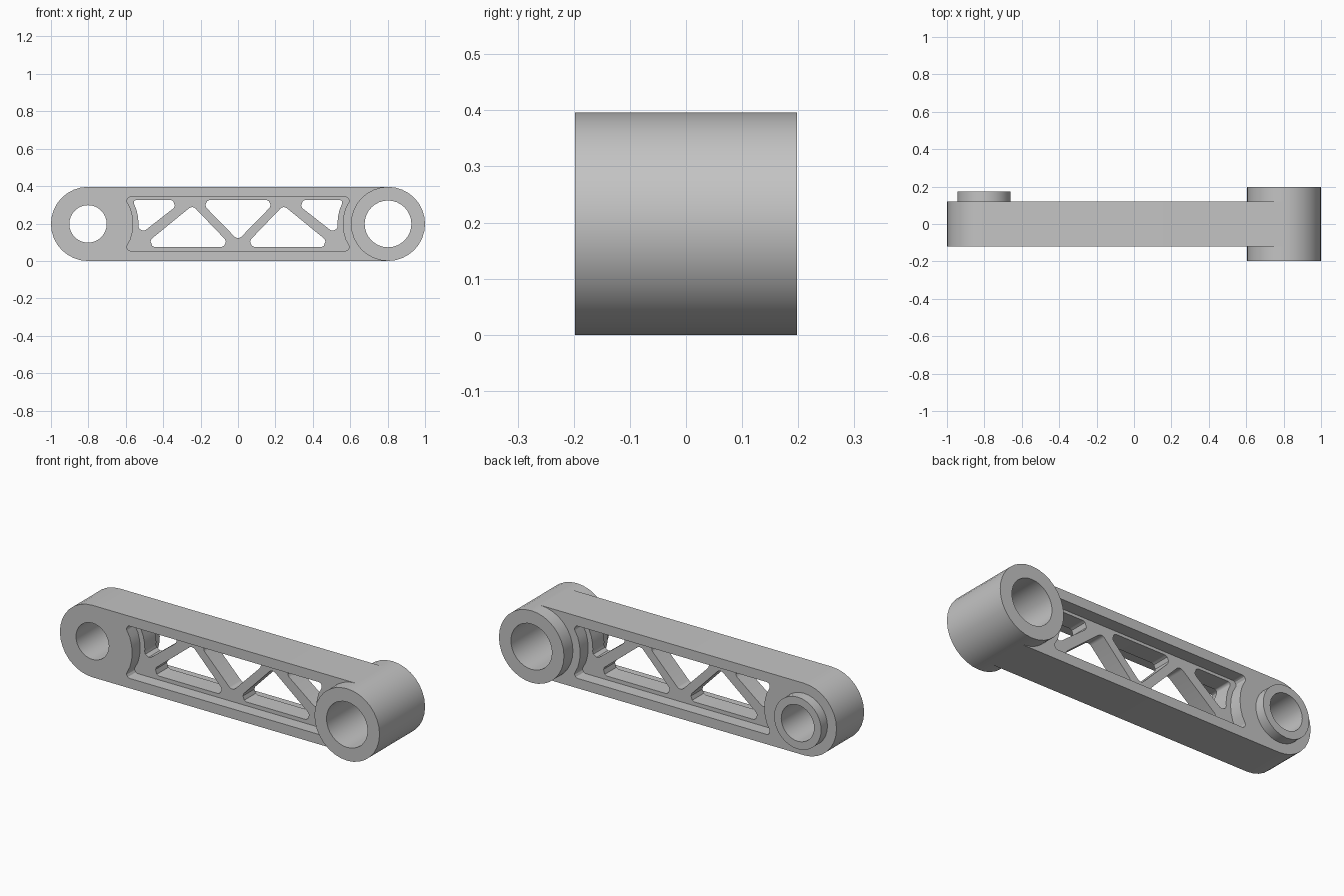
import bpy, bmesh, math
from mathutils import Vector, Matrix

if "Cube" in bpy.data.objects:
    bpy.data.objects.remove(bpy.data.objects["Cube"])

R = 0.198            # end radius, also the height of the axis
END = 0.802          # distance of each bore from the middle
DEPTH = 0.12         # half thickness of the beam
WEB = 0.05           # half thickness of the truss web

grey = bpy.data.materials.new("plain grey")
grey.use_nodes = True
grey.diffuse_color = (0.55, 0.55, 0.55, 1)
grey.node_tree.nodes["Principled BSDF"].inputs["Base Color"].default_value = (0.55, 0.55, 0.55, 1)


def arc(cx, cz, r, a, b, n):
    """Points on an arc between two angles in degrees."""
    return [(cx + r * math.cos(math.radians(a + (b - a) * i / n)),
             cz + r * math.sin(math.radians(a + (b - a) * i / n))) for i in range(n + 1)]


def circle(cx, r):
    return arc(cx, R, r, 0, 360, 32)[:-1]


def fillet(corners, n=5):
    """Round each corner given as (x, z, radius); radius 0 keeps the point."""
    out = []
    for i, (x, z, r) in enumerate(corners):
        p = Vector((x, z))
        if r == 0:
            out.append((x, z))
            continue
        u = (Vector(corners[i - 1][:2]) - p).normalized()
        v = (Vector(corners[(i + 1) % len(corners)][:2]) - p).normalized()
        half = u.angle(v) / 2
        mid = p + (u + v).normalized() * (r / math.sin(half))
        a, b = p + u * (r / math.tan(half)) - mid, p + v * (r / math.tan(half)) - mid
        for k in range(n + 1):
            d = a.lerp(b, k / n).normalized() * r
            out.append(tuple(mid + d))
    return out


def mirrored(points):
    return [(-p[0],) + tuple(p[1:]) for p in reversed(points)]


def plate(name, loops, half, y=0.0):
    """Extrude an outline with holes along y, as a clean mesh."""
    curve = bpy.data.curves.new(name, 'CURVE')
    curve.dimensions, curve.fill_mode, curve.extrude = '2D', 'BOTH', half
    for loop in loops:
        s = curve.splines.new('POLY')
        s.points.add(len(loop) - 1)
        for pt, (x, z) in zip(s.points, loop):
            pt.co = (x, z, 0, 1)
        s.use_cyclic_u = True
    ob = bpy.data.objects.new(name, curve)
    bpy.context.collection.objects.link(ob)
    bpy.ops.object.select_all(action='DESELECT')
    ob.select_set(True)
    bpy.context.view_layer.objects.active = ob
    bpy.ops.object.convert(target='MESH')
    ob = bpy.context.view_layer.objects.active
    me = ob.data
    me.transform(Matrix.Translation((0, y, 0)) @ Matrix.Rotation(math.pi / 2, 4, 'X'))
    bm = bmesh.new()
    bm.from_mesh(me)
    bmesh.ops.remove_doubles(bm, verts=bm.verts, dist=0.0001)
    bmesh.ops.recalc_face_normals(bm, faces=bm.faces)
    bm.to_mesh(me)
    bm.free()
    me.materials.clear()
    me.materials.append(grey)
    bpy.ops.object.shade_smooth_by_angle(angle=math.radians(30))
    return ob


def end_wall(r, heights):
    """Points on the curved wall around the left bore, at given heights."""
    return [(-END + math.sqrt(r * r - (z - R) ** 2), z) for z in heights]


# Pocket outline: straight long sides, ends curved around the bores
low, high = 0.054, 0.342
wall = end_wall(0.242, [high, 0.28, 0.24, R, 0.156, 0.116, low])
left = [(x, z, 0.02 if z in (low, high) else 0) for x, z in wall]
pocket = fillet(left + mirrored(left)[::1])

# Truss openings
top, bottom, r = 0.326, 0.075, 0.026
side = end_wall(0.27, [top, 0.27, 0.235, 0.2, 0.128])
end_gap = [(x, z, {top: 0.014, 0.128: r}.get(z, 0)) for x, z in side] + [(-0.288, top, r)]
low_gap = [(-0.515, bottom, r), (-0.03, bottom, r), (-0.243, 0.297, r)]
mid_gap = [(-0.21, top, r), (0, 0.111, r), (0.21, top, r)]
gaps = [fillet(g) for g in (end_gap, mirrored(end_gap), low_gap, mirrored(low_gap), mid_gap)]

# Beam: round left end, right end tucked into the large sleeve
outline = arc(-END, R, R, 90, 270, 16) + [(END, 0)] + arc(END, R, 0.16, 270, 90, 16) + [(END, 2 * R)]
plate("beam_frame", [outline, pocket, circle(-END, 0.1)], DEPTH)
plate("truss_web", [pocket] + gaps, WEB)

# Bored ends
plate("large_sleeve", [circle(END, R), circle(END, 0.125)], R)
plate("rear_collar", [circle(-END, 0.143), circle(-END, 0.1)], 0.0275, DEPTH + 0.0275)
